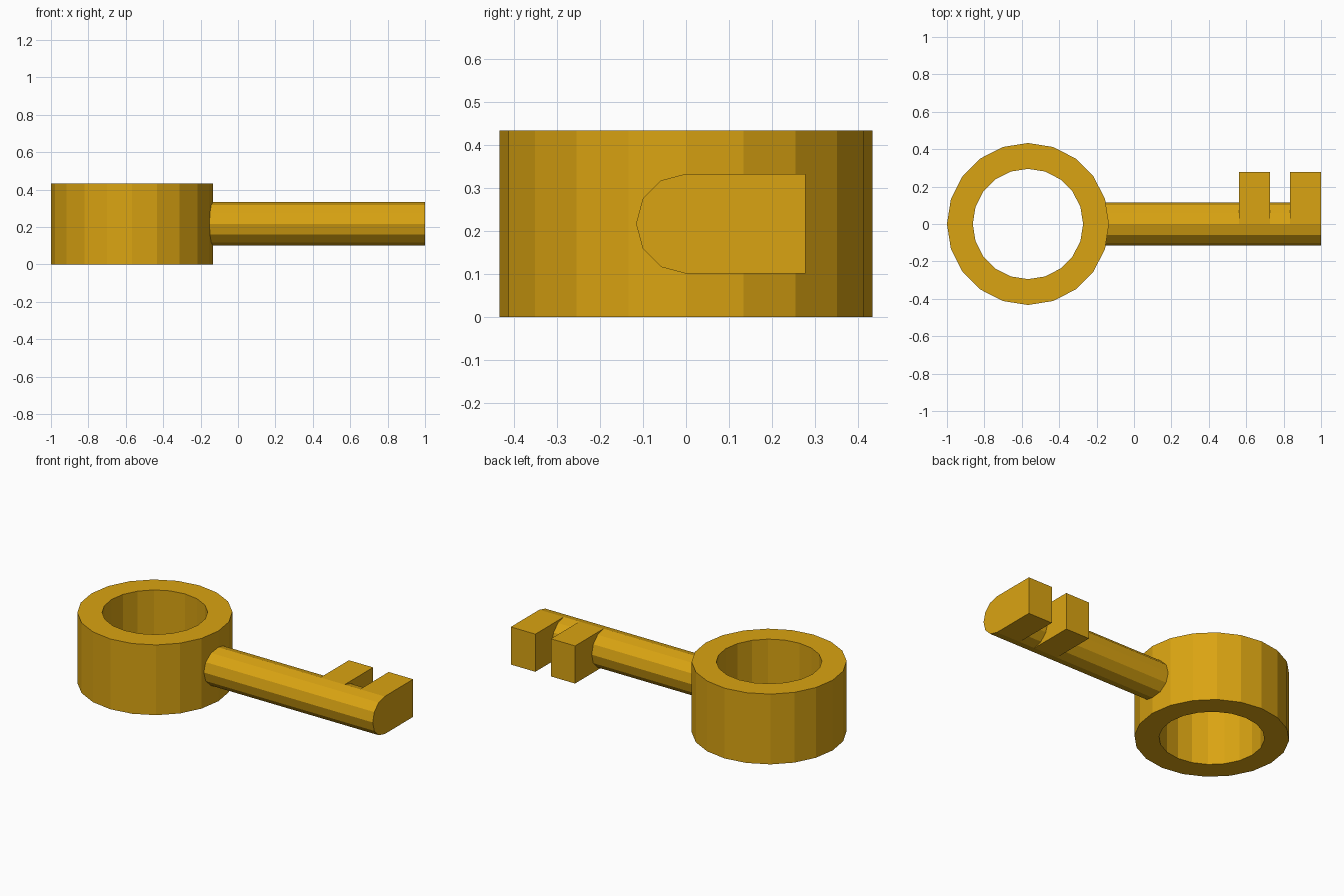
import bpy, bmesh, math

if "Cube" in bpy.data.objects:
    bpy.data.objects.remove(bpy.data.objects["Cube"])

gold = bpy.data.materials.new("gold")
gold.diffuse_color = (0.70, 0.37, 0.006, 1)
gold.use_nodes = True
gold.node_tree.nodes["Principled BSDF"].inputs["Base Color"].default_value = gold.diffuse_color

MID_Z = 0.2167      # height of the shaft axis
SHAFT_R = 0.116
TOOTH_Y = 0.278


def finish(bm, name):
    bmesh.ops.remove_doubles(bm, verts=bm.verts, dist=1e-5)
    bmesh.ops.recalc_face_normals(bm, faces=bm.faces)
    mesh = bpy.data.meshes.new(name)
    bm.to_mesh(mesh)
    bm.free()
    mesh.materials.append(gold)
    obj = bpy.data.objects.new(name, mesh)
    bpy.context.collection.objects.link(obj)
    return obj


def bridge(bm, a, b):
    """Join two closed loops of equal length with quads."""
    n = len(a)
    for i in range(n):
        j = (i + 1) % n
        if (a[i].co - b[i].co).length < 1e-6 and (a[j].co - b[j].co).length < 1e-6:
            continue
        bm.faces.new((a[i], a[j], b[j], b[i]))


# Bow: thick 20-sided ring, made by sweeping a square section around
def ring_loop(bm, r, z, n=20):
    return [bm.verts.new((-0.567 + r * math.cos(math.tau * i / n),
                          r * math.sin(math.tau * i / n), z)) for i in range(n)]


bm = bmesh.new()
loops = [ring_loop(bm, r, z) for r, z in
         ((0.433, 0), (0.433, 0.433), (0.295, 0.433), (0.295, 0))]
for k in range(4):
    bridge(bm, loops[k], loops[(k + 1) % 4])
finish(bm, "bow_ring")


# Shaft: 12-sided bar whose back half widens into the two teeth
def shaft_loop(bm, x, toothed):
    verts = []
    for i in range(12):
        a = math.tau * i / 12
        y, z = SHAFT_R * math.cos(a), SHAFT_R * math.sin(a)
        if toothed and y > 0.01:
            y = TOOTH_Y
            if abs(z) > 0.09:
                z = math.copysign(SHAFT_R, z)
        verts.append(bm.verts.new((x, y, MID_Z + z)))
    return verts


bm = bmesh.new()
stations = [(-0.153, False), (0.562, False), (0.562, True), (0.727, True),
            (0.727, False), (0.833, False), (0.833, True), (1.0, True)]
loops = [shaft_loop(bm, x, t) for x, t in stations]
for a, b in zip(loops, loops[1:]):
    bridge(bm, a, b)
bm.faces.new(loops[-1])     # tip; the other end sits inside the bow
finish(bm, "shaft_with_teeth")
